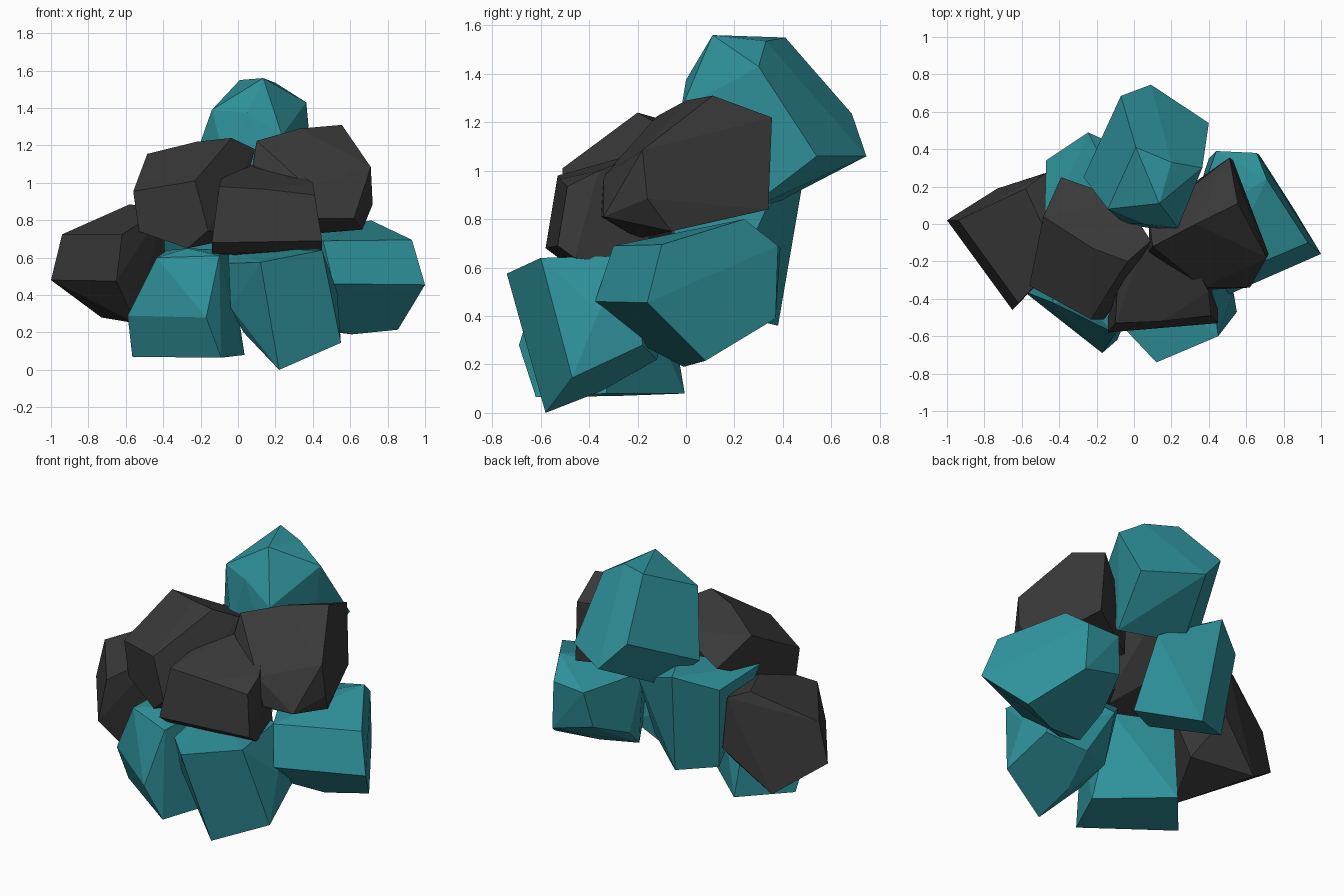
import bpy
import bmesh
import math


def material(name, colour):
    m = bpy.data.materials.new(name)
    m.diffuse_color = (*colour, 1)
    return m


teal = material("teal stone", (0.028, 0.285, 0.325))
charcoal = material("charcoal stone", (0.042, 0.041, 0.042))


def rock(name, mat, *corners):
    """A faceted boulder: convex hull of a few corners, near-flat facets merged."""
    bm = bmesh.new()
    for c in corners:
        bm.verts.new(c)
    hull = bmesh.ops.convex_hull(bm, input=bm.verts)
    loose = {g for g in hull["geom_interior"] + hull["geom_unused"]
             if isinstance(g, bmesh.types.BMVert)}
    bmesh.ops.delete(bm, geom=list(loose), context="VERTS")
    bmesh.ops.dissolve_limit(bm, angle_limit=math.radians(7),
                             verts=bm.verts, edges=bm.edges)
    bmesh.ops.recalc_face_normals(bm, faces=bm.faces)
    mesh = bpy.data.meshes.new(name)
    bm.to_mesh(mesh)
    bm.free()
    mesh.materials.append(mat)
    obj = bpy.data.objects.new(name, mesh)
    bpy.context.collection.objects.link(obj)
    return obj


# Dark middle layer, left to right
rock("dark_rock_far_left", charcoal,
     (-1, .02, .48), (-.65, -.46, .475), (-.94, .02, .725), (-.62, -.42, .725),
     (-.58, .19, .885), (-.475, .27, .85), (-.73, .19, .28), (-.55, -.3, .25),
     (-.45, .28, .53), (-.4, -.2, .86), (-.38, .05, .34))
rock("dark_rock_left", charcoal,
     (-.23, -.51, 1.01), (-.16, -.51, .745), (-.56, -.33, .955), (-.53, -.33, .74),
     (-.27, -.45, .65), (-.485, .04, 1.155), (-.22, -.13, 1.22), (-.035, -.2, 1.24),
     (.09, -.09, 1.18), (-.39, .25, 1.0), (-.05, .13, 1.1), (-.03, -.34, .7))
rock("dark_rock_front", charcoal,
     (-.14, -.58, .68), (.45, -.53, .69), (-.14, -.5, .62), (.45, -.46, .64),
     (-.1, -.53, .98), (.15, -.52, .965), (.41, -.49, .935), (.4, -.36, 1.0),
     (-.09, -.36, 1.02), (.06, -.1, 1.1), (.29, -.16, 1.08), (.1, -.05, .65),
     (.35, -.15, .6))
rock("dark_rock_right", charcoal,
     (.37, -.34, .98), (.42, -.35, .81), (.62, -.34, .81), (.71, -.18, 1.085),
     (.72, -.16, .885), (.33, 0, 1.29), (.555, .11, 1.31), (.51, .355, 1.22),
     (.1, -.12, 1.225), (.53, .34, .84), (.665, -.06, .75), (.15, .1, .8),
     (.08, -.15, 1.1), (.08, .02, 1.12), (.3, -.2, .72))

# Teal peak
rock("teal_rock_top", teal,
     (.01, .41, 1.55), (.2, .33, 1.535), (.135, .11, 1.56), (-.14, .08, 1.39),
     (.05, 0, 1.375), (.365, .3, 1.43), (.4, .54, 1.06), (.09, .745, 1.06),
     (-.07, .685, 1.235), (-.27, .25, 1.02), (.235, -.02, 1.255), (-.08, .34, .85),
     (.32, .24, .83), (.2, -.04, 1.05), (-.05, 0, 1.05))

# Teal lower layer
rock("teal_rock_right", teal,
     (.51, -.375, .46), (1, -.16, .455), (.455, -.3, .69), (.93, -.1, .695),
     (.71, .24, .8), (.44, .39, .68), (.655, .38, .69), (.67, .37, .39),
     (.855, .08, .215), (.61, -.01, .19), (.42, -.16, .27), (.4, .35, .46),
     (.3, 0, .7), (.36, -.05, .22), (.32, .1, .35))
rock("teal_rock_front", teal,
     (.12, -.74, .575), (.45, -.6, .64), (.55, -.47, .145), (.22, -.58, 0),
     (-.05, -.56, .57), (.03, -.45, .2), (-.04, -.5, .335), (.53, -.36, .42),
     (.5, -.18, .28), (.4, -.2, .65), (-.05, -.2, .65), (.2, -.35, .09),
     (.25, -.12, .22), (.05, -.2, .24), (.1, -.05, .5))
rock("teal_rock_front_left", teal,
     (-.17, -.69, .28), (-.09, -.62, .065), (-.59, -.36, .29), (-.565, -.28, .07),
     (-.33, -.005, .08), (.035, -.33, .08), (-.435, -.42, .6), (-.1, -.585, .61),
     (-.27, -.42, .65), (-.38, -.1, .64), (-.05, -.25, .64))
rock("teal_rock_back_left", teal,
     (-.245, .49, 1.0), (-.47, .34, .92), (-.19, .38, .36), (-.42, .27, .4),
     (-.48, -.05, .94), (.1, .33, .84), (.12, .14, .42), (-.1, .2, 1.0),
     (-.15, -.05, .5))
